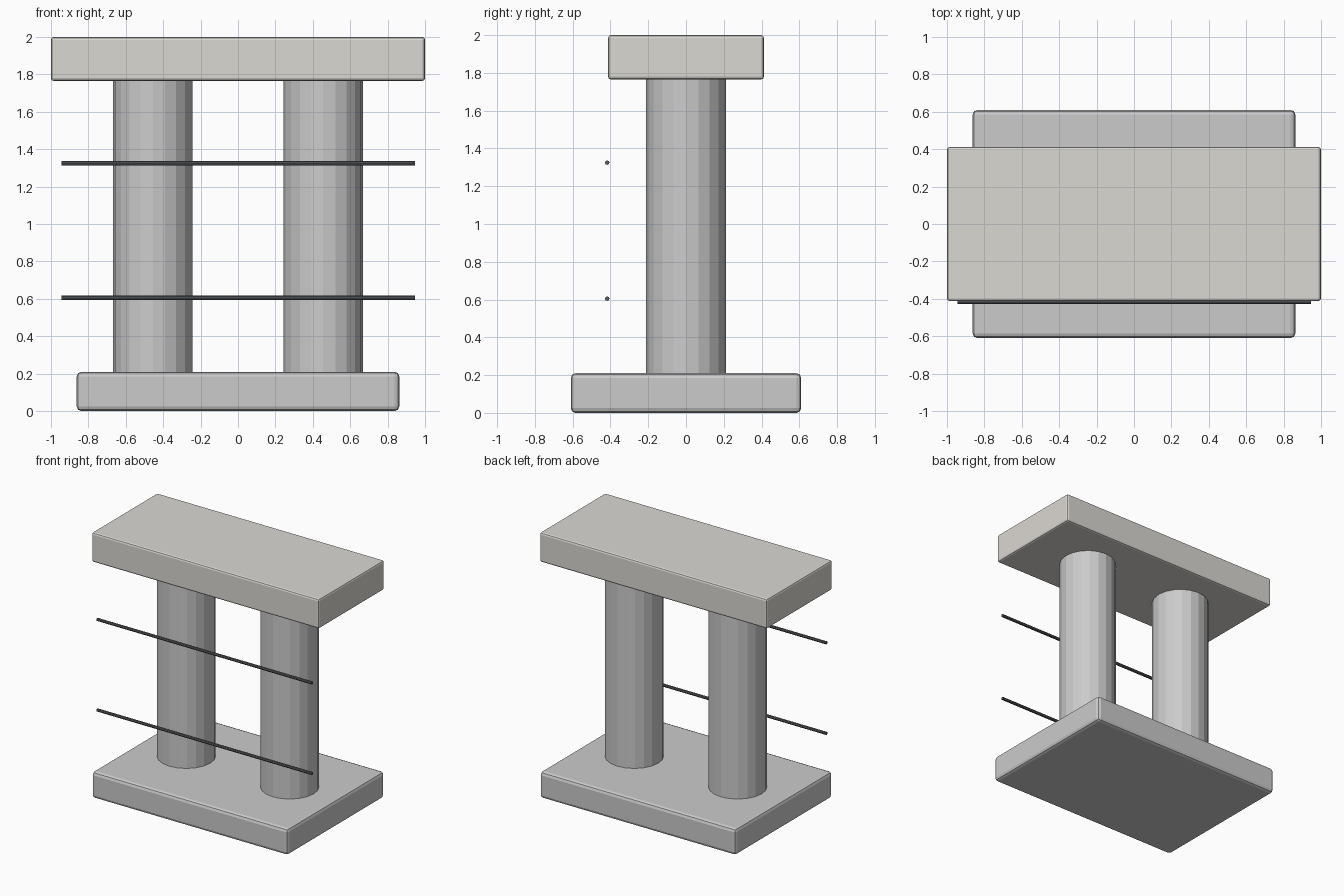
import bpy
import math

if "Cube" in bpy.data.objects:
    bpy.data.objects.remove(bpy.data.objects["Cube"])


def material(name, rgb):
    mat = bpy.data.materials.new(name)
    mat.diffuse_color = (*rgb, 1)
    mat.use_nodes = True
    mat.node_tree.nodes["Principled BSDF"].inputs["Base Color"].default_value = mat.diffuse_color
    return mat


def slab(name, size, z_bottom, bevel, mat):
    bpy.ops.mesh.primitive_cube_add(size=1, location=(0, 0, z_bottom + size[2] / 2))
    ob = bpy.context.object
    ob.name = name
    ob.scale = size
    bpy.ops.object.transform_apply(location=False, rotation=False, scale=True)
    mod = ob.modifiers.new("edge_bevel", "BEVEL")
    mod.width = bevel
    mod.segments = 2
    ob.data.materials.append(mat)


def rod(name, sides, radius, length, location, mat, rotation=(0, 0, 0)):
    bpy.ops.mesh.primitive_cylinder_add(vertices=sides, radius=radius, depth=length,
                                        location=location, rotation=rotation)
    ob = bpy.context.object
    ob.name = name
    ob.data.materials.append(mat)


concrete = material("concrete", (0.6, 0.6, 0.59))
pale_stone = material("pale_stone", (0.71, 0.69, 0.65))
dark_metal = material("dark_metal", (0.1, 0.11, 0.12))

# Footing and overhanging cap
slab("footing", (1.725, 1.22, 0.21), 0, 0.025, concrete)
slab("cap_beam", (2.0, 0.825, 0.235), 1.765, 0.015, pale_stone)

# Two faceted columns, ends slightly sunk into the slabs
for side, x in (("left", -0.455), ("right", 0.455)):
    rod(side + "_column", 20, 0.212, 1.565, (x, 0, 0.9875), concrete)

# Two thin rails in front of the columns
for level, z in (("lower", 0.605), ("upper", 1.325)):
    rod(level + "_rail", 8, 0.012, 1.89, (0, -0.417, z), dark_metal,
        (0, math.pi / 2, 0))
